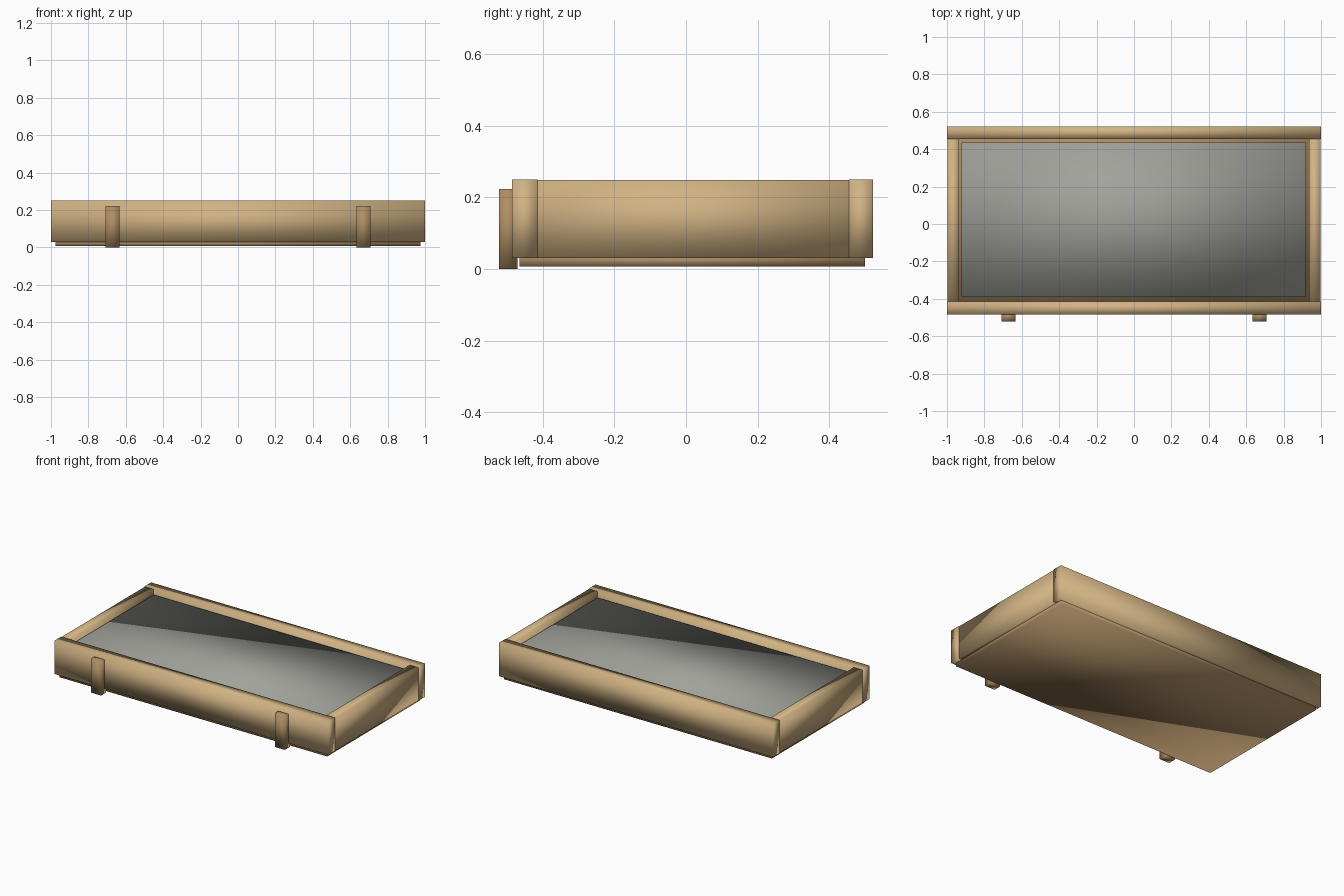
import bpy

if "Cube" in bpy.data.objects:
    bpy.data.objects.remove(bpy.data.objects["Cube"])


def material(name, rgb):
    m = bpy.data.materials.new(name)
    m.diffuse_color = (*rgb, 1)
    m.use_nodes = True
    m.node_tree.nodes["Principled BSDF"].inputs["Base Color"].default_value = m.diffuse_color
    return m


wood = material("light_wood", (0.64, 0.45, 0.23))
dark_wood = material("dark_wood", (0.42, 0.27, 0.13))
slate = material("grey_panel", (0.36, 0.36, 0.33))


def box(name, x, y, z, mat):
    """Smooth-shaded box from (min, max) ranges."""
    bpy.ops.mesh.primitive_cube_add(
        size=1, location=[(a + b) / 2 for a, b in (x, y, z)])
    ob = bpy.context.object
    ob.name = name
    ob.scale = [b - a for a, b in (x, y, z)]
    bpy.ops.object.transform_apply(location=False, rotation=False, scale=True)
    bpy.ops.object.shade_smooth()
    ob.data.materials.append(mat)
    return ob


# Long rails, front and back
box("front_rail", (-1, 1), (-0.485, -0.415), (0.03, 0.25), wood)
box("back_rail", (-1, 1), (0.455, 0.522), (0.03, 0.25), wood)

# Side rails, lapped into the long rails, and front clips
for side, s in (("left", -1), ("right", 1)):
    x = sorted((s * 0.935, s * 0.998))
    box(side + "_rail", x, (-0.465, 0.5), (0.031, 0.248), wood)
    x = sorted((s * 0.634, s * 0.708))
    box(side + "_front_clip", x, (-0.522, -0.47), (0, 0.223), dark_wood)

# Bottom board
box("bottom_board", (-0.977, 0.977), (-0.465, 0.5), (0.007, 0.04), dark_wood)

# Recessed grey panel
box("inset_panel", (-0.922, 0.917), (-0.39, 0.437), (0.035, 0.222), slate)
